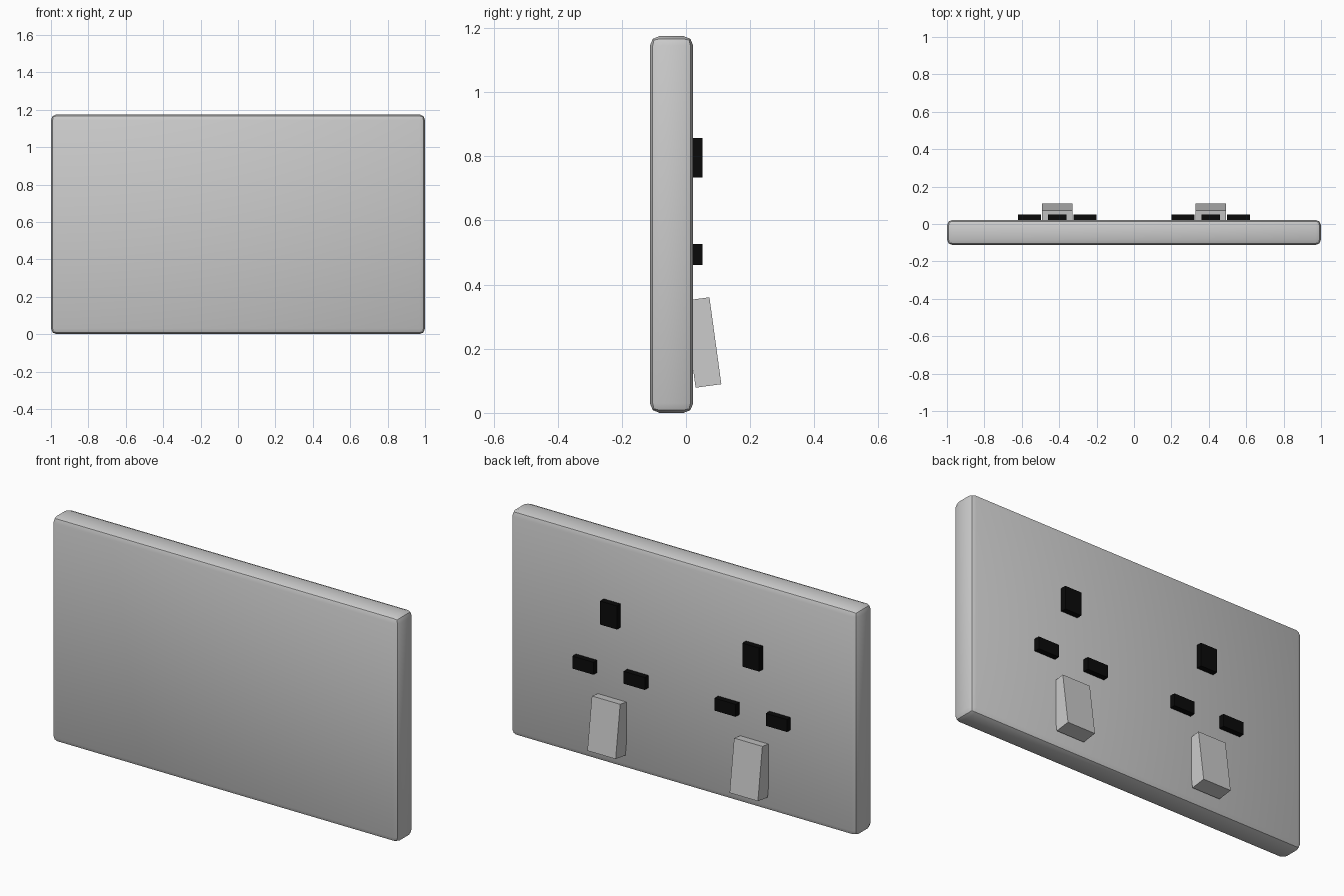
import bpy
from math import radians

default_cube = bpy.data.objects.get("Cube")
if default_cube:
    bpy.data.objects.remove(default_cube, do_unlink=True)


def material(name, value):
    mat = bpy.data.materials.new(name)
    mat.use_nodes = True
    color = (value, value, value, 1)
    mat.diffuse_color = color
    mat.node_tree.nodes["Principled BSDF"].inputs["Base Color"].default_value = color
    return mat


light_grey = material("light grey", 0.6)
black = material("black", 0.003)


def box(name, center, size, mat, tilt=0):
    bpy.ops.mesh.primitive_cube_add(size=1, location=center)
    obj = bpy.context.object
    obj.name = name
    obj.scale = size
    bpy.ops.object.transform_apply(location=False, rotation=False, scale=True)
    obj.rotation_euler.x = radians(tilt)
    obj.data.materials.append(mat)
    return obj


# Wall plate with softly rounded edges
plate = box("wall_plate", (0, -0.045, 0.5875), (2, 0.135, 1.175), light_grey)
bevel = plate.modifiers.new("rounded_edges", "BEVEL")
bevel.width = 0.03
bevel.segments = 2
bpy.ops.object.modifier_apply(modifier=bevel.name)
bpy.ops.object.shade_smooth_by_angle(angle=radians(30))

# Two sockets, each with three pin slots and a rocker switch
for side, x in (("left", 0.41), ("right", -0.41)):
    box(f"{side}_earth_slot", (x, 0.03, 0.795), (0.097, 0.044, 0.123), black)
    for pin, dx in (("outer", 0.148), ("inner", -0.148)):
        offset = dx if x > 0 else -dx
        box(f"{side}_{pin}_slot", (x + offset, 0.03, 0.494),
            (0.122, 0.044, 0.065), black)
    box(f"{side}_rocker_switch", (x, 0.0515, 0.2195),
        (0.163, 0.081, 0.2735), light_grey, tilt=7.8)
